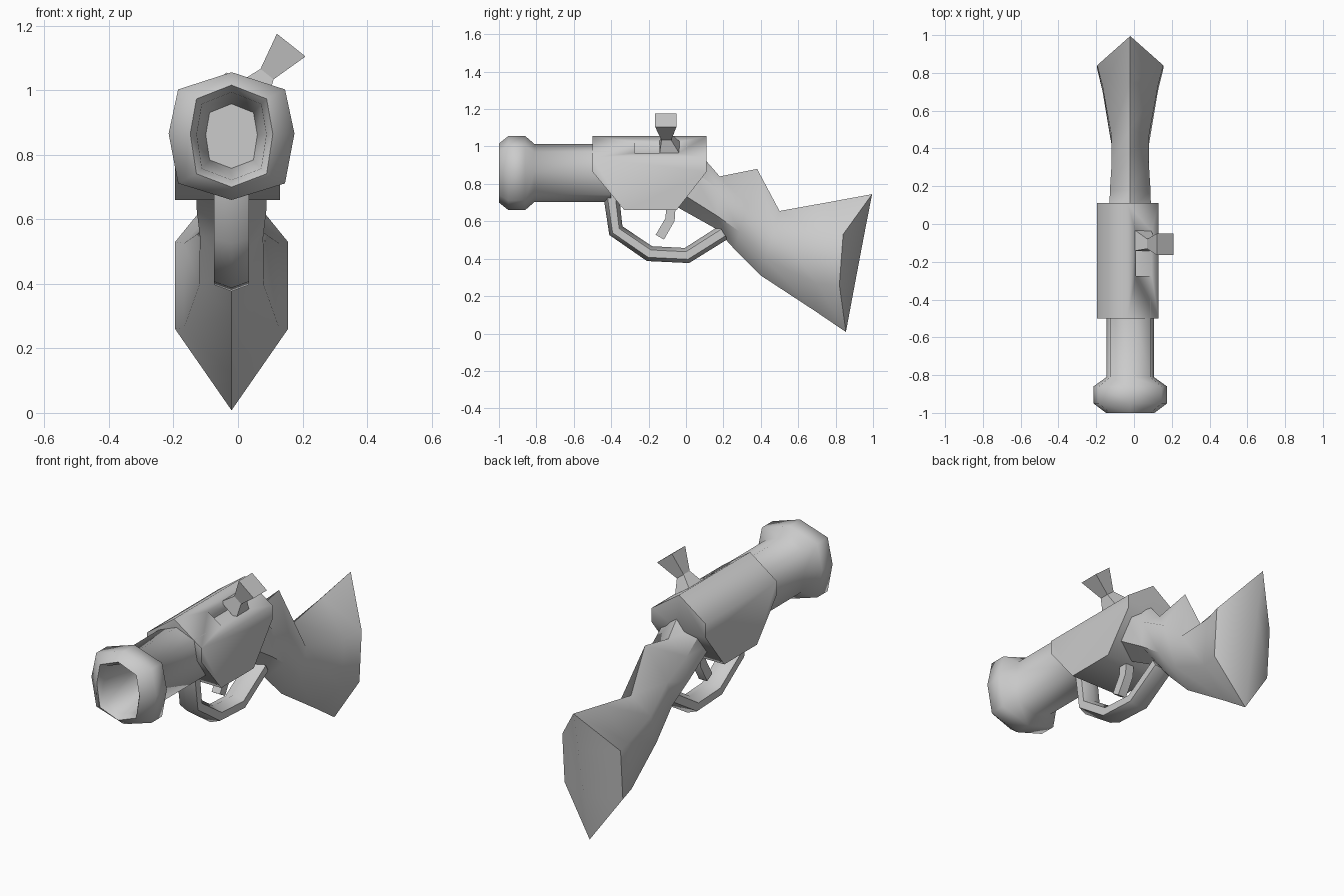
import bpy, bmesh, math
from mathutils import Vector

cube = bpy.data.objects.get("Cube")
if cube:
    bpy.data.objects.remove(cube, do_unlink=True)

grey = bpy.data.materials.new("plain_grey")
grey.use_nodes = True
grey.diffuse_color = (0.6, 0.6, 0.6, 1)
grey.node_tree.nodes["Principled BSDF"].inputs["Base Color"].default_value = (0.6, 0.6, 0.6, 1)

CX = -0.02      # centre plane of the gun
BORE_Z = 0.858  # height of the bore


def loft(name, rings, smooth=50):
    """Skin a row of equal-sized rings and cap both ends."""
    bm = bmesh.new()
    rows = [[bm.verts.new(p) for p in ring] for ring in rings]
    n = len(rows[0])
    for a, b in zip(rows, rows[1:]):
        for i in range(n):
            j = (i + 1) % n
            bm.faces.new((a[i], a[j], b[j], b[i]))
    bm.faces.new(rows[0])
    bm.faces.new(rows[-1])
    bmesh.ops.recalc_face_normals(bm, faces=bm.faces)
    mesh = bpy.data.meshes.new(name)
    bm.to_mesh(mesh)
    bm.free()
    mesh.materials.append(grey)
    obj = bpy.data.objects.new(name, mesh)
    bpy.context.collection.objects.link(obj)
    bpy.ops.object.select_all(action='DESELECT')
    obj.select_set(True)
    bpy.context.view_layer.objects.active = obj
    if smooth:
        bpy.ops.object.shade_smooth_by_angle(angle=math.radians(smooth))
    return obj


def tube(name, path, half_x, half_t, sides, turn=0.0):
    """Sweep a flattened polygon along a path of (y, z) points."""
    pts = [Vector(p) for p in path]
    rings = []
    for i, p in enumerate(pts):
        t = (pts[min(i + 1, len(pts) - 1)] - pts[max(i - 1, 0)]).normalized()
        side = Vector((-t.y, t.x))
        ring = []
        for k in range(sides):
            a = math.tau * k / sides + turn
            q = p + side * math.cos(a) * half_t
            ring.append((CX + math.sin(a) * half_x, q.x, q.y))
        rings.append(ring)
    return loft(name, rings, 65)


# Barrel with flared muzzle and hollow bore
octagon = [(0, 1), (.85, .73), (1, .04), (.85, -.74),
           (0, -1), (-.85, -.74), (-1, .04), (-.85, .73)]
barrel = [(-.4, .125, .155), (-.81, .125, .155), (-.86, .195, .198),
          (-.95, .195, .198), (-1, .128, .158), (-.97, .108, .136), (-.72, .08, .1)]
loft("barrel", [[(CX + u * w, y, BORE_Z + v * h) for u, v in octagon]
                for y, w, h in barrel], 75)

# Receiver with a ridged top
plate = [(-.5, .865), (-.33, .66), (-.05, .66), (.11, .865)]
receiver = loft("receiver", [
    [(x, y, z) for y, z in [(-.5, top)] + plate + [(.11, top)]]
    for x, top in ((-.195, .94), (-.035, 1.055), (.13, .94))], 0)

# Bolt slot cut into the receiver
cutter = loft("slot_cutter", [[(x, y, z) for y, z in
              ((-.275, .965), (-.04, .965), (-.04, 1.1), (-.275, 1.1))]
              for x in (.01, .095)], 0)
cutter.hide_render = True
cut = receiver.modifiers.new("slot", 'BOOLEAN')
cut.operation = 'DIFFERENCE'
cut.object = cutter
bpy.context.view_layer.objects.active = receiver
bpy.ops.object.modifier_apply(modifier="slot")
bpy.data.objects.remove(cutter, do_unlink=True)
bpy.ops.object.select_all(action='DESELECT')
receiver.select_set(True)
bpy.ops.object.shade_smooth_by_angle(angle=math.radians(75))

# Bolt handle: an hourglass with square sections, tilted outward
across = Vector((.78, 0, -.62))
handle = []
for x, z, r in ((.042, .985, .058), (.09, 1.05, .026), (.165, 1.14, .057)):
    c = Vector((x, -.105 if r < .03 else -.108 if x > .1 else -.085, z))
    handle.append([c + across * (r * a) + Vector((0, r * b, 0))
                   for a, b in ((-1, -1), (1, -1), (1, 1), (-1, 1))])
loft("bolt_handle", handle, 0)


# Stock: hexagonal sections from wrist to butt
def section(top, bottom, half, upper, lower):
    t, b = Vector(top), Vector(bottom)
    u, l = t.lerp(b, upper), t.lerp(b, lower)
    return [(CX, *t), (CX + half, *u), (CX + half, *l),
            (CX, *b), (CX - half, *l), (CX - half, *u)]


stock = [section((.08, .955), (-.09, .7), .11, .3, .75),
         section((.18, .84), (.16, .56), .108, .25, .75),
         section((.38, .88), (.26, .45), .098, .45, .78),
         section((.5, .655), (.4, .31), .1, .28, .75),
         section((.75, .7), (.69, .12), .147, .3, .75)]
butt = [(0, .995, .745), (.175, .84, .53), (.175, .82, .26),
        (0, .855, .008), (-.175, .82, .26), (-.175, .84, .53)]
heel_to_toe = [(CX + x, y, z) for x, y, z in butt]
# Fold the butt plate along its upright centre line
ridge = [(CX, y, z) for y, z in
         ((.995, .745), (.953, .53), (.902, .26), (.855, .008), (.902, .26), (.953, .53))]
shoulder_stock = loft("stock", stock + [heel_to_toe, ridge], 55)
bm = bmesh.new()
bm.from_mesh(shoulder_stock.data)
bmesh.ops.remove_doubles(bm, verts=bm.verts, dist=.0005)
bmesh.ops.dissolve_degenerate(bm, edges=bm.edges, dist=.0005)
bmesh.ops.recalc_face_normals(bm, faces=bm.faces)
bm.to_mesh(shoulder_stock.data)
bm.free()

# Trigger guard and trigger
tube("trigger_guard", [(-.4, .74), (-.375, .55), (-.195, .427), (.005, .417), (.2, .54)],
     .063, .042, 6)
tube("trigger", [(-.08, .7), (-.085, .61), (-.14, .515)], .035, .036, 4, math.pi / 4)
